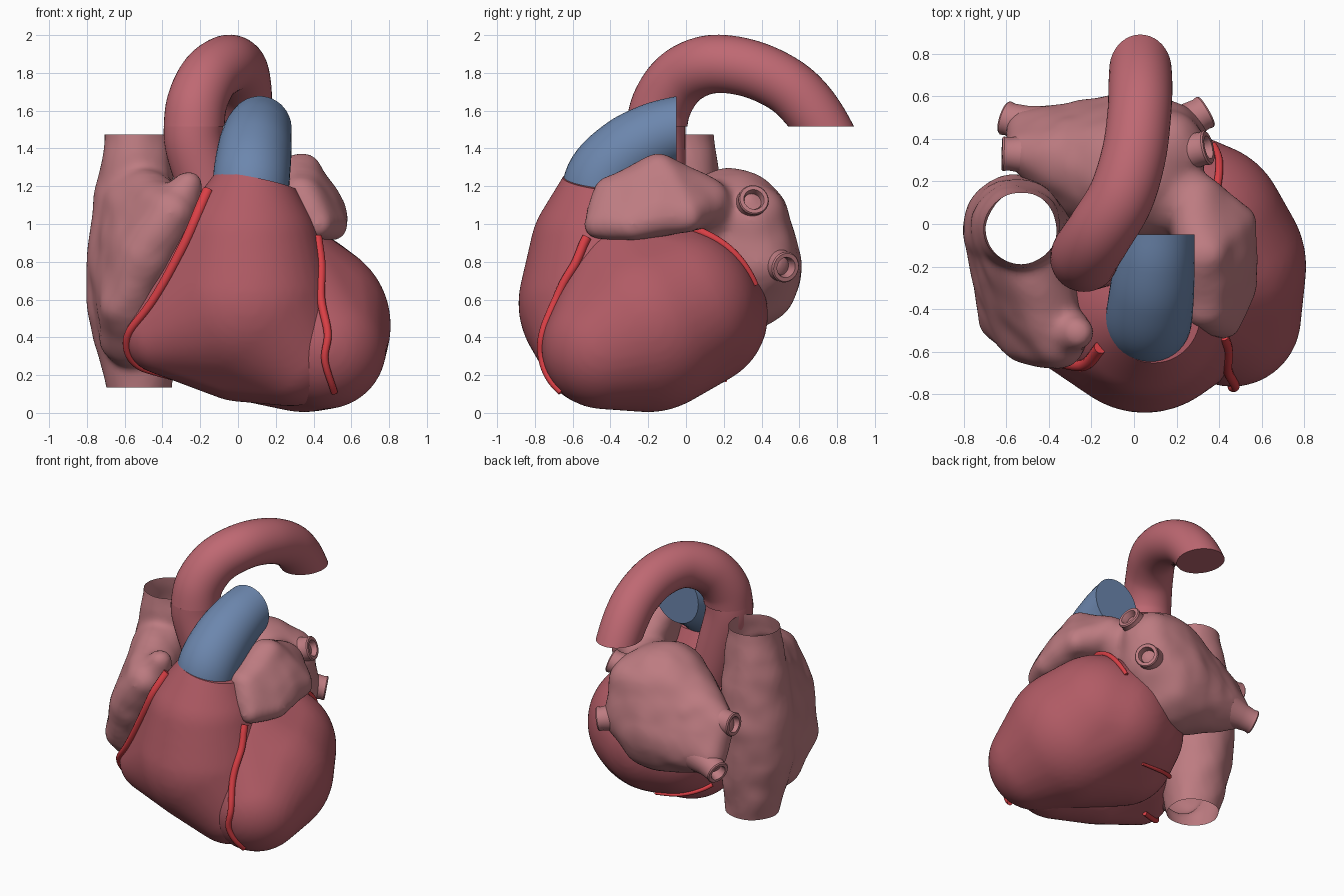
import bpy, bmesh, math
from mathutils import Vector, noise
from mathutils.bvhtree import BVHTree

if "Cube" in bpy.data.objects:
    bpy.data.objects.remove(bpy.data.objects["Cube"])


def material(name, rgb):
    m = bpy.data.materials.new(name)
    m.diffuse_color = (*rgb, 1)
    m.use_nodes = True
    m.node_tree.nodes["Principled BSDF"].inputs["Base Color"].default_value = m.diffuse_color
    return m


MUSCLE = material("muscle", (0.44, 0.105, 0.13))
ARTERY = material("artery", (0.52, 0.14, 0.17))
ATRIUM = material("atrium", (0.51, 0.20, 0.22))
BLUE = material("blue_vessel", (0.15, 0.24, 0.42))
RED = material("coronary", (0.70, 0.05, 0.06))


def finish(name, bm, mat):
    me = bpy.data.meshes.new(name)
    bm.to_mesh(me)
    bm.free()
    ob = bpy.data.objects.new(name, me)
    bpy.context.collection.objects.link(ob)
    me.materials.append(mat)
    me.shade_smooth()
    me.set_sharp_from_angle(angle=math.radians(40))
    return ob


def cut(bm, co, no, fill):
    g = bm.verts[:] + bm.edges[:] + bm.faces[:]
    r = bmesh.ops.bisect_plane(bm, geom=g, plane_co=co, plane_no=no, clear_outer=True)
    if fill:
        edges = [e for e in r["geom_cut"] if isinstance(e, bmesh.types.BMEdge)]
        bmesh.ops.holes_fill(bm, edges=edges, sides=0)
        bmesh.ops.recalc_face_normals(bm, faces=bm.faces[:])


def blob(name, groups, mat, voxel=0.02, smooth=8, bumps=0.0, cuts=(), fill=True):
    """Fuse the convex hulls of groups of balls (x, y, z, r) into one smooth skin."""
    tpl = bmesh.new()
    bmesh.ops.create_icosphere(tpl, subdivisions=4, radius=1)
    unit = [v.co.copy() for v in tpl.verts]
    tpl.free()
    total = bmesh.new()
    for balls in groups:
        bm = bmesh.new()
        for x, y, z, r in balls:
            for u in unit:
                bm.verts.new(u * r + Vector((x, y, z)))
        bmesh.ops.convex_hull(bm, input=bm.verts[:])
        bmesh.ops.delete(bm, geom=[v for v in bm.verts if not v.link_faces], context="VERTS")
        bmesh.ops.recalc_face_normals(bm, faces=bm.faces[:])
        part = bpy.data.meshes.new("part")
        bm.to_mesh(part)
        bm.free()
        total.from_mesh(part)
        bpy.data.meshes.remove(part)
    raw = finish("raw", total, mat)
    rm = raw.modifiers.new("fuse", "REMESH")
    rm.mode, rm.voxel_size = "VOXEL", voxel
    sm = raw.modifiers.new("soften", "SMOOTH")
    sm.factor, sm.iterations = 0.5, smooth
    dg = bpy.context.evaluated_depsgraph_get()
    bm = bmesh.new()
    bm.from_object(raw, dg)
    bpy.data.objects.remove(raw)
    if bumps:
        bm.normal_update()
        for v, n in [(v, v.normal.copy()) for v in bm.verts]:
            v.co += n * bumps * noise.noise(v.co * 7)
    for co, no in cuts:
        cut(bm, co, no, fill)
    return finish(name, bm, mat)


def spline(pts, n):
    """Catmull-Rom through (x, y, z, r) points."""
    p = [Vector(q) for q in pts]
    p = [2 * p[0] - p[1]] + p + [2 * p[-1] - p[-2]]
    out = []
    for i in range(1, len(p) - 2):
        a, b, c, d = p[i - 1:i + 3]
        for k in range(n):
            t = k / n
            out.append(0.5 * (2 * b + (c - a) * t + (2 * a - 5 * b + 4 * c - d) * t * t
                              + (3 * b - a - 3 * c + d) * t ** 3))
    return out + [p[-2]]


def tube(name, pts, mat, sides=40, steps=8, axis=None, cuts=()):
    """Sweep a circle along a path; a fixed axis keeps the points as a turned profile."""
    path = [Vector(q) for q in pts] if axis else spline(pts, steps)
    bm = bmesh.new()
    rings, u = [], None
    for i, q in enumerate(path):
        d = axis or (path[min(i + 1, len(path) - 1)] - path[max(i - 1, 0)]).to_3d()
        d = d.normalized()
        u = d.orthogonal() if u is None else u - d * u.dot(d)
        u.normalize()
        w = d.cross(u)
        c = q.to_3d()
        rings.append([bm.verts.new(c + q[3] * (u * math.cos(a) + w * math.sin(a)))
                      for a in (2 * math.pi * k / sides for k in range(sides))])
    for r, s in zip(rings, rings[1:]):
        for k in range(sides):
            bm.faces.new((r[k], r[(k + 1) % sides], s[(k + 1) % sides], s[k]))
    bm.faces.new(rings[0][::-1])
    bm.faces.new(rings[-1])
    bmesh.ops.recalc_face_normals(bm, faces=bm.faces[:])
    for co, no in cuts:
        cut(bm, co, no, True)
    return finish(name, bm, mat)


# Ventricles
right_v = blob("right_ventricle", [[
    (0.07, -0.45, 1.16, 0.22), (0.05, -0.43, 0.58, 0.458), (0.05, -0.44, 0.86, 0.385),
    (-0.40, -0.43, 0.41, 0.205), (0.0, -0.40, 0.33, 0.27), (0.28, -0.48, 0.32, 0.285),
    (-0.2, -0.2, 0.38, 0.2)]], MUSCLE, cuts=[((0.07, -0.45, 1.23), (0.2, 0.1, 1))])
left_v = blob("left_ventricle", [[
    (0.2, 0.05, 0.52, 0.385), (0.06, 0.02, 0.5, 0.36), (0.22, -0.06, 0.65, 0.36),
    (0.3, -0.03, 0.55, 0.42), (0.35, -0.2, 0.463, 0.46), (0.46, -0.44, 0.345, 0.325),
    (0.26, -0.3, 0.69, 0.325), (0.02, -0.1, 0.41, 0.34)]], MUSCLE)

# Right atrium with both great veins, open at top and bottom
axis = [(-0.53, -0.02, 1.6, 0.167), (-0.53, -0.02, 1.43, 0.173), (-0.545, -0.02, 1.15, 0.215),
        (-0.55, -0.02, 0.8, 0.256), (-0.55, -0.03, 0.55, 0.245), (-0.53, -0.02, 0.28, 0.2),
        (-0.52, -0.02, 0.13, 0.17), (-0.52, -0.02, 0.0, 0.17)]
front = [(-0.55, -0.02, 0.8, 0.25), (-0.54, -0.06, 1.15, 0.19), (-0.59, -0.42, 0.58, 0.145),
         (-0.49, -0.51, 0.84, 0.15), (-0.36, -0.55, 1.06, 0.13), (-0.57, -0.22, 0.4, 0.16)]
tip = [(-0.36, -0.5, 1.05, 0.14), (-0.27, -0.51, 1.195, 0.085)]
blob("right_atrium", [list(p) for p in zip(axis, axis[1:])] + [front, tip], ATRIUM,
     bumps=0.01, cuts=[((0, 0, 1.475), (0, 0, 1)), ((0, 0, 0.135), (0, 0, -1))], fill=False)

# Left atrium with its auricle
veins = [((0.08, 0.30, 1.04), (0.35, 0.36, 1.13)), ((0.08, 0.38, 0.82), (0.34, 0.53, 0.77)),
         ((-0.26, 0.32, 0.90), (-0.62, 0.33, 0.91)), ((-0.24, 0.38, 0.74), (-0.61, 0.50, 0.62))]
body = [(0.0, 0.24, 0.98, 0.315), (-0.03, 0.3, 0.75, 0.315), (-0.24, 0.28, 0.86, 0.25),
        (0.14, 0.34, 1.02, 0.2), (0.13, 0.38, 0.8, 0.21),
        (-0.49, 0.33, 0.89, 0.11), (-0.49, 0.43, 0.68, 0.11)]
auricle = [(0.39, -0.43, 1.03, 0.10), (0.33, -0.14, 1.255, 0.12), (0.46, -0.15, 1.06, 0.12),
           (0.48, 0.0, 1.05, 0.1), (0.29, 0.1, 1.12, 0.13), (0.49, -0.28, 1.0, 0.09),
           (0.34, -0.39, 1.15, 0.11), (0.42, -0.46, 1.0, 0.08)]
link = [(0.29, 0.1, 1.1, 0.13), (0.05, 0.18, 1.0, 0.24)]
roots = [[(*a, 0.2), (*Vector(a).lerp(Vector(b), 0.62), 0.085)] for a, b in veins]
blob("left_atrium", [body, auricle, link] + roots, ATRIUM, bumps=0.01, smooth=7)

# Pulmonary veins: hollow stubs with a rim
for i, (a, b) in enumerate(veins):
    a, b = Vector(a), Vector(b)
    d = (b - a).normalized()
    prof = [(-0.2, 0.12), (-0.1, 0.088), (-0.03, 0.078), (-0.008, 0.082), (0, 0.076),
            (0, 0.055), (-0.02, 0.048), (-0.07, 0.045)]
    tube(f"pulmonary_vein_{i + 1}", [(*(b + d * t), r) for t, r in prof], ATRIUM, 28, axis=d)

# Aorta: root and arch
tube("aortic_root", [(-0.1, -0.14, 0.95, 0.14), (-0.17, -0.15, 1.2, 0.15),
                     (-0.23, -0.16, 1.42, 0.157), (-0.235, -0.16, 1.56, 0.157)], ARTERY,
     cuts=[((0, 0, 1.517), (0, 0, 1))])
tube("aortic_arch", [(-0.235, -0.165, 1.45, 0.162), (-0.22, -0.13, 1.63, 0.16),
                     (-0.155, -0.03, 1.775, 0.157), (-0.06, 0.13, 1.845, 0.155),
                     (0.0, 0.33, 1.825, 0.152), (0.025, 0.52, 1.74, 0.15),
                     (0.03, 0.65, 1.62, 0.15), (0.03, 0.76, 1.45, 0.145),
                     (0.03, 0.81, 1.3, 0.145)], ARTERY,
     cuts=[((0, 0, 1.515), (0, 0, -1))])

# Pulmonary trunk
tube("pulmonary_trunk", [(0.06, -0.46, 1.05, 0.2), (0.07, -0.44, 1.23, 0.203),
                         (0.085, -0.31, 1.37, 0.198), (0.1, -0.16, 1.46, 0.185),
                         (0.115, -0.02, 1.51, 0.17), (0.12, 0.08, 1.53, 0.165)], BLUE,
     cuts=[((0, -0.05, 0), (0, 1, 0))])

# Coronary arteries laid on the outer ventricle surface
trees = []
for ob in (right_v, left_v):
    bm = bmesh.new()
    bm.from_mesh(ob.data)
    trees.append(BVHTree.FromBMesh(bm))
    bm.free()


def coronary(name, pts, r0, r1, straight=False):
    core, out = Vector((0.1, -0.25, 0.55)), []
    guide = spline([(*p, 0) for p in pts], 4)
    for i, p in enumerate(guide):
        p = p.to_3d()
        src = Vector((p.x, -3, p.z)) if straight else core + (p - core).normalized() * 3
        d = Vector((0, 1, 0)) if straight else (core - src).normalized()
        hits = [h for h in (t.ray_cast(src, d) for t in trees) if h[0]]
        if hits:
            h = min(hits, key=lambda k: k[3])[0]
            t = i / (len(guide) - 1)
            out.append((*(h - d * 0.006), r0 + (r1 - r0) * t))
    tube(name, out, RED, 12, 3)


coronary("left_front_coronary", [(0.42, 0, 0.93), (0.44, 0, 0.78), (0.44, 0, 0.6), (0.475, 0, 0.42),
                                 (0.46, 0, 0.28), (0.51, 0, 0.11)], 0.026, 0.018, True)
coronary("right_coronary", [(-0.19, -0.62, 1.25), (-0.25, -0.68, 1.02), (-0.39, -0.68, 0.78),
                            (-0.49, -0.62, 0.57), (-0.58, -0.52, 0.40), (-0.53, -0.42, 0.27),
                            (-0.35, -0.3, 0.18)], 0.03, 0.016)
coronary("left_side_coronary", [(0.40, 0.08, 1.05), (0.42, 0.2, 0.97), (0.42, 0.33, 0.82),
                                (0.38, 0.38, 0.68)], 0.024, 0.014)
coronary("rear_coronary", [(-0.22, 0.03, 0.3), (-0.1, 0.15, 0.22), (0.1, 0.2, 0.18)], 0.016, 0.01)
